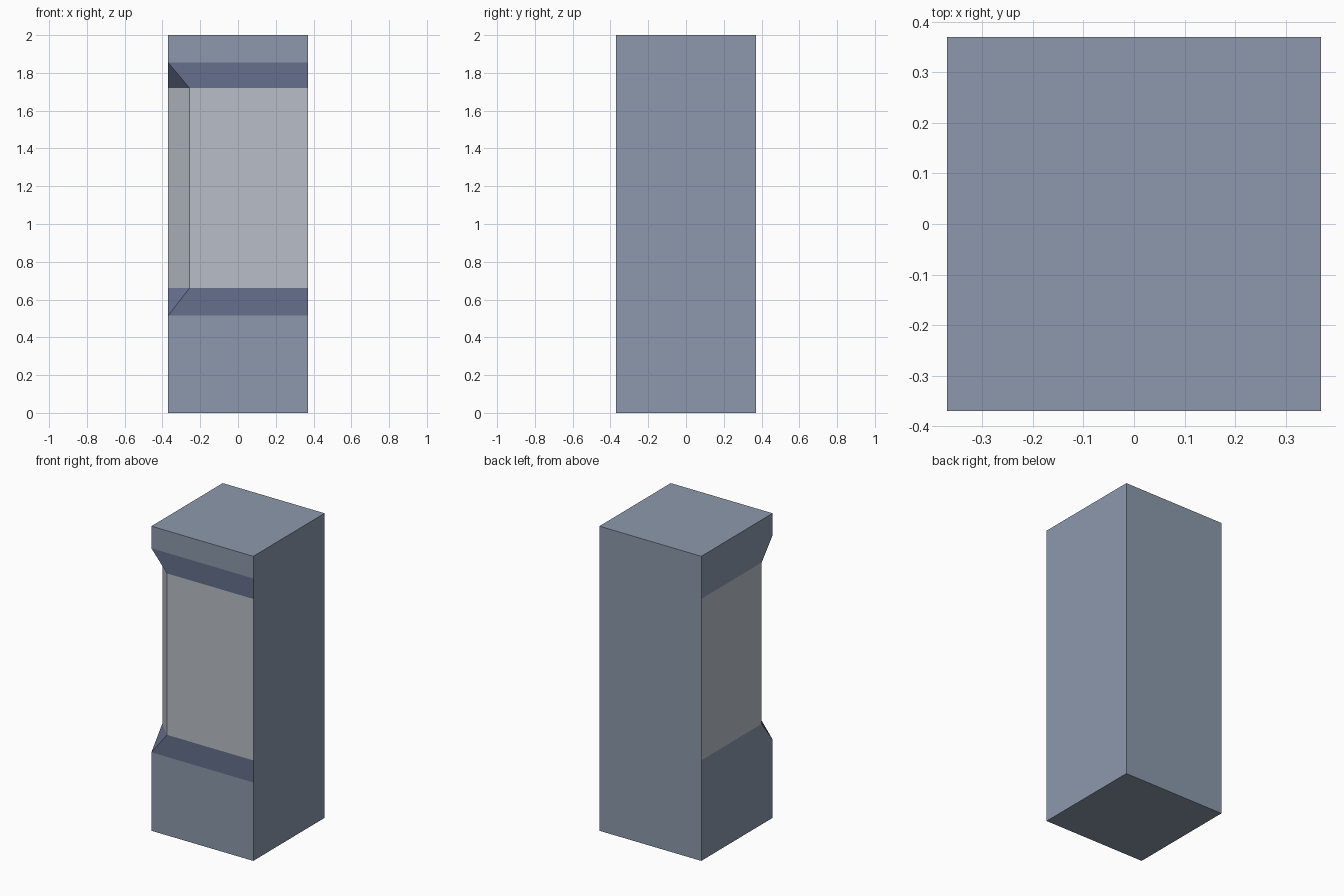
import bpy, bmesh

if "Cube" in bpy.data.objects:
    bpy.data.objects.remove(bpy.data.objects["Cube"])

H = 0.37    # half width of the pillar
CUT = 0.113  # size of the corner chamfer


def lin(c):
    c /= 255
    return c / 12.92 if c <= 0.04045 else ((c + 0.055) / 1.055) ** 2.4


def material(name, rgb):
    m = bpy.data.materials.new(name)
    m.diffuse_color = (*[lin(c) for c in rgb], 1)
    m.use_nodes = True
    m.node_tree.nodes["Principled BSDF"].inputs["Base Color"].default_value = m.diffuse_color
    return m


# Pillar: stacked cross-sections, with the front left corner chamfered midway
levels = [(0, 0), (0.515, 0), (0.66, CUT), (1.72, CUT), (1.855, 0), (2, 0)]
bm = bmesh.new()
rings = []
for z, c in levels:
    outline = [(-H + c, -H), (H, -H), (H, H), (-H, H), (-H, -H + c)]
    rings.append([bm.verts.new((x, y, z)) for x, y in outline])
for low, high in zip(rings, rings[1:]):
    for i in range(5):
        j = (i + 1) % 5
        bm.faces.new((low[i], low[j], high[j], high[i]))
bm.faces.new(rings[0][::-1])
bm.faces.new(rings[-1])
bmesh.ops.remove_doubles(bm, verts=bm.verts[:], dist=0.0001)
bmesh.ops.recalc_face_normals(bm, faces=bm.faces[:])

# Colours: pale panel on front, left and chamfer; dark bands above and below it
for f in bm.faces:
    f.normal_update()
    n, z = f.normal, f.calc_center_median().z
    corner = n.x < -0.1 and n.y < -0.1
    front = n.y < -0.9
    left = n.x < -0.9
    if (front or left or corner) and 0.8 < z < 1.6:
        f.material_index = 1
    elif (front or corner) and (0.52 < z < 0.7 or 1.65 < z < 1.85):
        f.material_index = 2

mesh = bpy.data.meshes.new("pillar")
bm.to_mesh(mesh)
bm.free()
for name, rgb in (("slate blue", (140, 153, 172)),
                  ("pale grey", (184, 190, 199)),
                  ("dark blue", (101, 112, 140))):
    mesh.materials.append(material(name, rgb))
bpy.context.collection.objects.link(bpy.data.objects.new("pillar", mesh))
